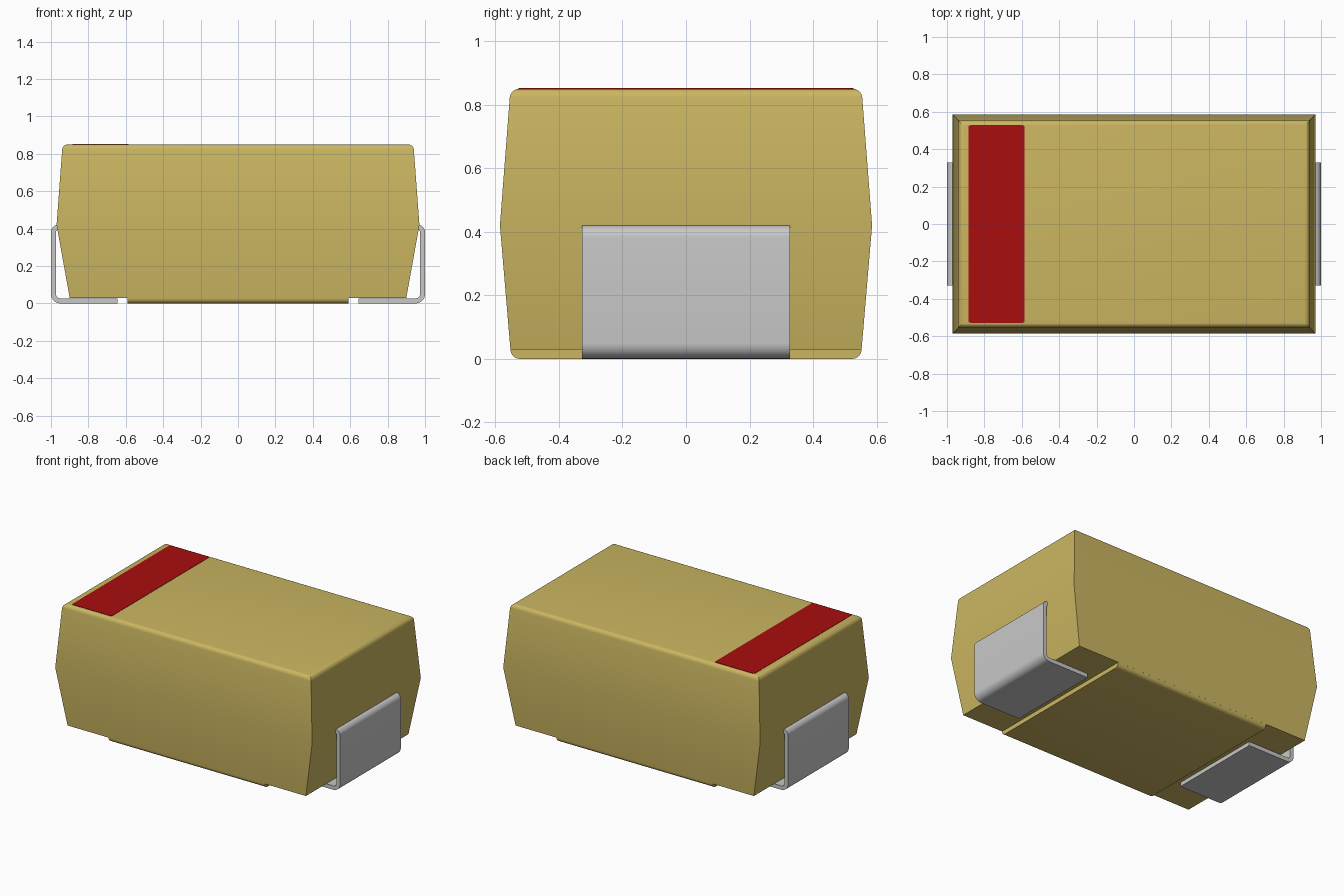
import bpy, bmesh, math
from mathutils import Vector

cube = bpy.data.objects.get("Cube")
if cube:
    bpy.data.objects.remove(cube, do_unlink=True)


def material(name, rgb):
    m = bpy.data.materials.new(name)
    m.use_nodes = True
    m.diffuse_color = (*rgb, 1)
    m.node_tree.nodes["Principled BSDF"].inputs["Base Color"].default_value = (*rgb, 1)
    return m


gold = material("golden_tan", (0.60, 0.47, 0.12))
red = material("dark_red", (0.40, 0.004, 0.004))
metal = material("light_grey", (0.58, 0.58, 0.58))


def finish(bm, name, mat):
    bmesh.ops.recalc_face_normals(bm, faces=bm.faces[:])
    mesh = bpy.data.meshes.new(name)
    bm.to_mesh(mesh)
    bm.free()
    mesh.materials.append(mat)
    obj = bpy.data.objects.new(name, mesh)
    bpy.context.collection.objects.link(obj)
    bpy.ops.object.select_all(action="DESELECT")
    obj.select_set(True)
    bpy.context.view_layer.objects.active = obj
    bpy.ops.object.shade_smooth_by_angle(angle=math.radians(30))
    return obj


def loft(sections):
    """Stack of rectangles (half x, half y, z) joined into a closed solid."""
    bm = bmesh.new()
    rings = [[bm.verts.new((sx * x, sy * y, z))
              for sx, sy in ((-1, -1), (1, -1), (1, 1), (-1, 1))] for x, y, z in sections]
    bm.faces.new(rings[0])
    bm.faces.new(rings[-1])
    for a, b in zip(rings, rings[1:]):
        for i in range(4):
            j = (i + 1) % 4
            bm.faces.new((a[i], a[j], b[j], b[i]))
    return bm


def round_edges(bm, rule, radius):
    edges = [e for e in bm.edges if rule(e)]
    bmesh.ops.bevel(bm, geom=edges, offset=radius, segments=5, profile=0.5, affect="EDGES")


# Moulded body, widest at the parting line, rounded around the top
TOP, BASE = 0.85, 0.03
bm = loft([(0.9, 0.553, BASE), (0.97, 0.586, 0.42), (0.938, 0.553, TOP)])
round_edges(bm, lambda e: all(v.co.z > TOP - 0.001 for v in e.verts), 0.027)
finish(bm, "body", gold)

# Central foot under the body, rounded along its long lower edges
bm = loft([(0.59, 0.551, 0), (0.59, 0.553, BASE + 0.005)])
round_edges(bm, lambda e: all(v.co.z < 0.001 for v in e.verts)
            and abs(e.verts[0].co.x - e.verts[1].co.x) > 0.5, 0.026)
finish(bm, "base_foot", gold)

# Polarity band on the top
bm = loft([(0.15, 0.528, TOP - 0.004), (0.15, 0.528, TOP + 0.002)])
round_edges(bm, lambda e: abs(e.verts[0].co.z - e.verts[1].co.z) > 0.001, 0.01)
band = finish(bm, "polarity_band", red)
band.location.x = -0.735


def arc(cx, cz, r, start, end, steps=8):
    angles = [math.radians(start + (end - start) * i / steps) for i in range(steps + 1)]
    return [Vector((cx + r * math.cos(a), cz + r * math.sin(a))) for a in angles]


def strip_outline(path, thickness):
    """Offset a path to both sides to get the cross-section of a bent strip."""
    left, right = [], []
    for i, p in enumerate(path):
        d = (path[min(i + 1, len(path) - 1)] - path[max(i - 1, 0)]).normalized()
        n = Vector((-d.y, d.x)) * thickness / 2
        left.append(p + n)
        right.append(p - n)
    return left + right[::-1]


# Bent metal terminals wrapping from the parting line to underneath
THICK, HALF_WIDTH = 0.027, 0.328
mid = THICK / 2
path = ([Vector((0.645, mid))]
        + arc(0.95, 0.05, 0.05 - mid, -90, 0)
        + arc(0.962, 0.382, 0.038 - mid, 0, 90)
        + [Vector((0.93, 0.42 - mid))])
outline = strip_outline(path, THICK)
for side, name in ((1, "left_terminal"), (-1, "right_terminal")):
    bm = bmesh.new()
    face = bm.faces.new([bm.verts.new((side * p.x, -HALF_WIDTH, p.y)) for p in outline])
    ext = bmesh.ops.extrude_face_region(bm, geom=[face])
    bmesh.ops.translate(bm, vec=(0, 2 * HALF_WIDTH, 0),
                        verts=[g for g in ext["geom"] if isinstance(g, bmesh.types.BMVert)])
    finish(bm, name, metal)
